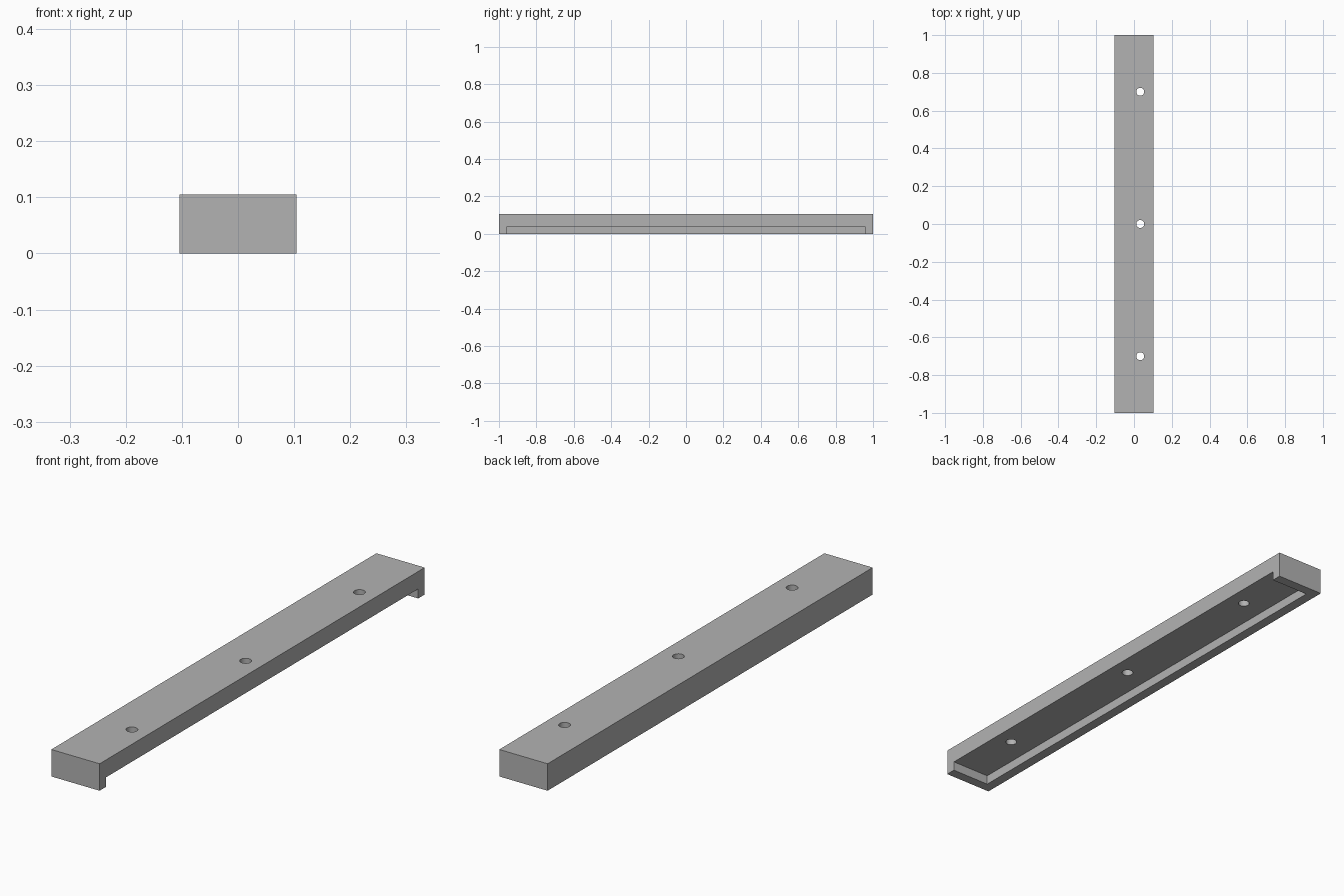
import bpy

LENGTH, WIDTH, HEIGHT = 2.0, 0.208, 0.105
WALL, RECESS = 0.04, 0.037
HOLE_X, HOLE_RADIUS = 0.033, 0.021

if "Cube" in bpy.data.objects:
    bpy.data.objects.remove(bpy.data.objects["Cube"], do_unlink=True)

grey = bpy.data.materials.new("plain grey")
grey.use_nodes = True
colour = (0.45, 0.45, 0.45, 1)
grey.diffuse_color = colour
grey.node_tree.nodes["Principled BSDF"].inputs["Base Color"].default_value = colour


def box(name, low, high):
    """Box between two opposite corners."""
    centre = [(a + b) / 2 for a, b in zip(low, high)]
    bpy.ops.mesh.primitive_cube_add(size=1, location=centre)
    obj = bpy.context.object
    obj.name = name
    obj.scale = [b - a for a, b in zip(low, high)]
    bpy.ops.object.transform_apply(location=True, rotation=False, scale=True)
    obj.data.materials.append(grey)
    return obj


def cut(body, cutter):
    """Subtract the cutter from the body, then discard it."""
    cutter.hide_render = True
    mod = body.modifiers.new("cut", "BOOLEAN")
    mod.operation = "DIFFERENCE"
    mod.solver = "EXACT"
    mod.object = cutter
    bpy.context.view_layer.objects.active = body
    bpy.ops.object.modifier_apply(modifier=mod.name)
    bpy.data.objects.remove(cutter, do_unlink=True)


# Solid bar
half_x, half_y = WIDTH / 2, LENGTH / 2
bar = box("mounting_bar", (-half_x, -half_y, 0), (half_x, half_y, HEIGHT))

# Shallow recess underneath, open along the +x side
cut(bar, box("recess_cutter", (-half_x + WALL, -half_y + WALL, -0.1),
             (half_x + 0.1, half_y - WALL, RECESS)))

# Three screw holes through the bar
for y in (-0.7, 0, 0.7):
    bpy.ops.mesh.primitive_cylinder_add(vertices=32, radius=HOLE_RADIUS,
                                        depth=1, location=(HOLE_X, y, 0))
    hole = bpy.context.object
    hole.data.materials.append(grey)
    cut(bar, hole)

# Smooth hole walls, crisp edges
bpy.ops.object.select_all(action="DESELECT")
bar.select_set(True)
bpy.context.view_layer.objects.active = bar
bpy.ops.object.shade_smooth_by_angle(angle=0.6)
